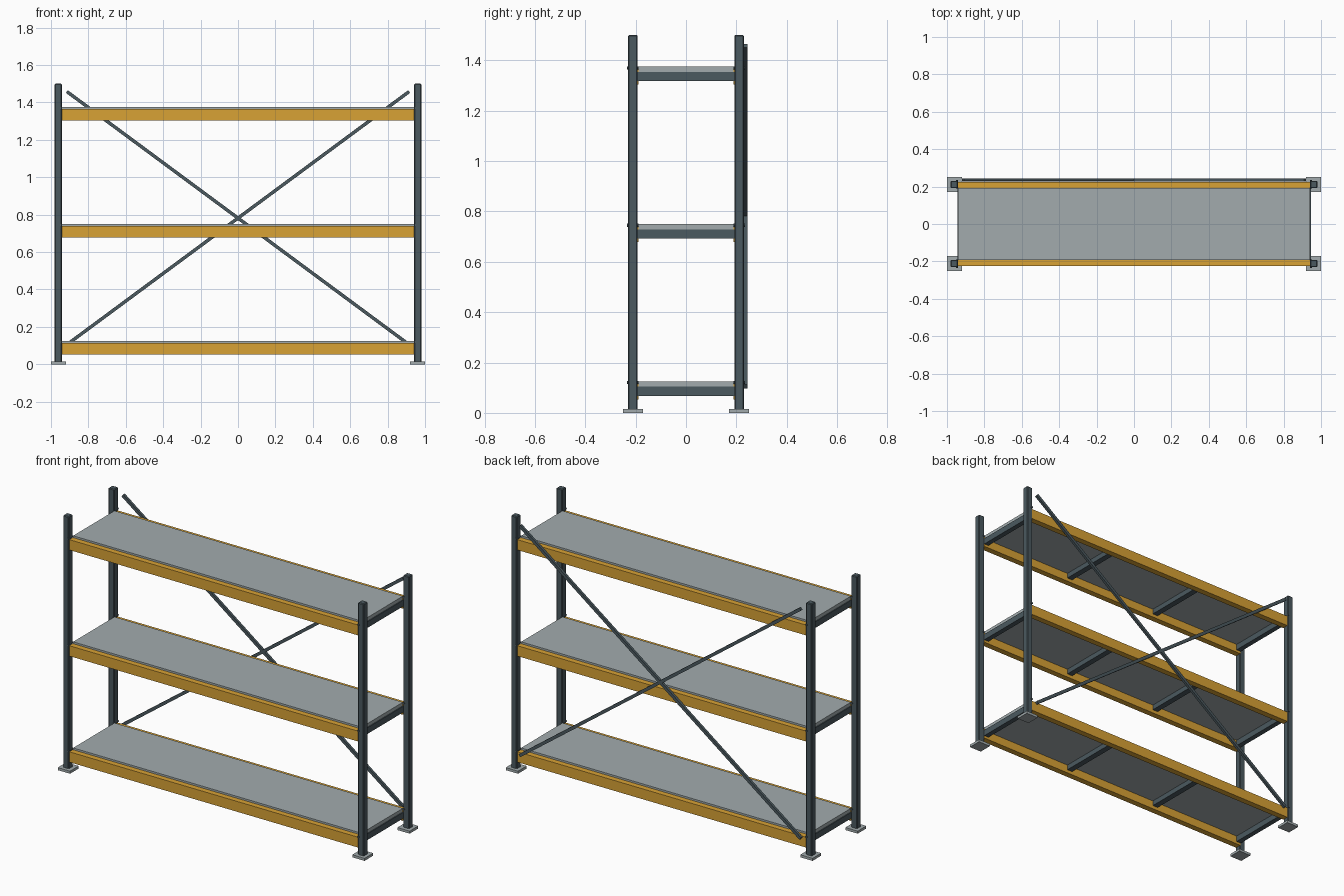
import bpy
from math import atan2, hypot

if "Cube" in bpy.data.objects:
    bpy.data.objects.remove(bpy.data.objects["Cube"])


def material(name, color):
    m = bpy.data.materials.new(name)
    m.diffuse_color = (*color, 1)
    m.use_nodes = True
    m.node_tree.nodes["Principled BSDF"].inputs["Base Color"].default_value = m.diffuse_color
    return m


SLATE = material("slate_steel", (0.07, 0.10, 0.115))
AMBER = material("amber_steel", (0.69, 0.36, 0.035))
PANEL = material("grey_panel", (0.36, 0.41, 0.42))


def box(name, center, size, mat, rot_y=0.0, bevel=0.0):
    bpy.ops.mesh.primitive_cube_add(size=1, location=center)
    o = bpy.context.object
    o.name = name
    o.scale = size
    bpy.ops.object.transform_apply(location=False, rotation=False, scale=True)
    o.rotation_euler.y = rot_y
    o.data.materials.append(mat)
    if bevel:
        b = o.modifiers.new("edge_bevel", "BEVEL")
        b.width = bevel
        b.segments = 1
    return o


PX, PY = 0.961, 0.211      # post centres
LEVELS = (0.125, 0.75, 1.375)  # shelf surface heights

# Corner posts and foot plates
for sx in (-1, 1):
    for sy in (-1, 1):
        box("corner_post", (sx * PX, sy * PY, 0.755), (0.038, 0.038, 1.49), SLATE, bevel=0.004)
        box("foot_plate", (sx * 0.96, sy * 0.21, 0.0075), (0.08, 0.08, 0.015), PANEL)

for top in LEVELS:
    # Shelf panel
    box("shelf_panel", (0, 0, top - 0.011), (1.88, 0.385, 0.022), PANEL)
    # Long front and back beams
    for sy in (-1, 1):
        box("long_beam", (0, sy * 0.207, top - 0.0415), (1.886, 0.036, 0.061), AMBER)
        # Bolts through the posts
        for sx in (-1, 1):
            bpy.ops.mesh.primitive_cylinder_add(
                vertices=8, radius=0.006, depth=0.046,
                location=(sx * 0.947, sy * 0.212, top - 0.005), rotation=(1.5708, 0, 0))
            bpy.context.object.name = "post_bolt"
            bpy.context.object.data.materials.append(SLATE)
    # End rails and under-shelf cross supports
    for sx in (-1, 1):
        box("end_rail", (sx * 0.93, 0, top - 0.039), (0.03, 0.39, 0.036), SLATE)
        box("cross_support", (sx * 0.315, 0, top - 0.037), (0.035, 0.385, 0.03), SLATE)

# Diagonal back braces
BX, Z0, Z1 = 0.915, 0.105, 1.458
length = hypot(2 * BX, Z1 - Z0)
angle = atan2(Z1 - Z0, 2 * BX)
for s in (-1, 1):
    box("back_brace", (0, 0.2365 + s * 0.0005, (Z0 + Z1) / 2), (length, 0.015, 0.018), SLATE, rot_y=s * angle)
